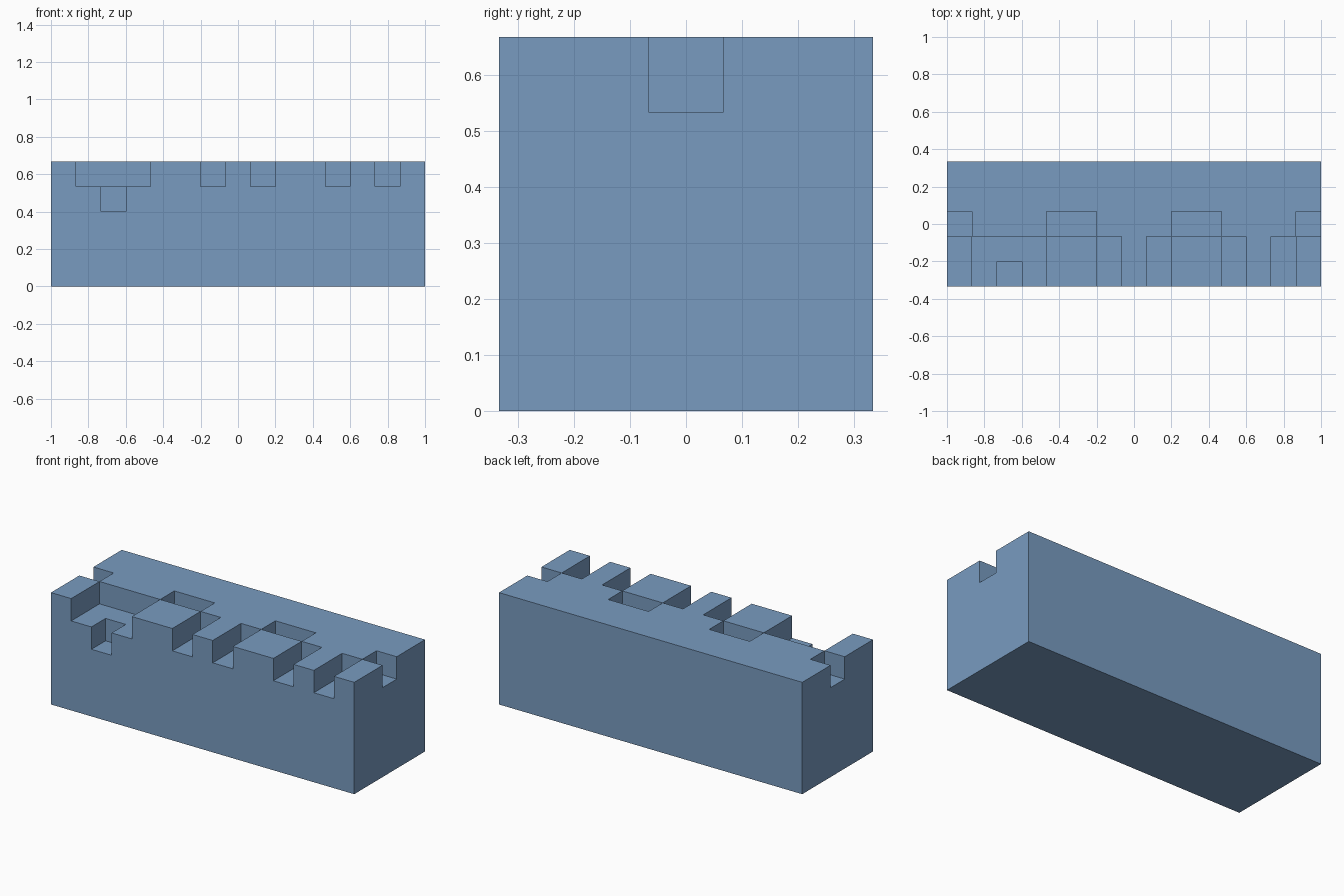
import bpy, bmesh
from mathutils import Vector

# Remove the default cube
cube = bpy.data.objects.get("Cube")
if cube:
    bpy.data.objects.remove(cube, do_unlink=True)

# Single flat colour
blue = bpy.data.materials.new("steel_blue")
blue.use_nodes = True
colour = (0.19, 0.33, 0.53, 1.0)
blue.diffuse_color = colour
blue.node_tree.nodes["Principled BSDF"].inputs["Base Color"].default_value = colour

# The block sits on a regular module: 15 wide, 5 deep, 5 high
NX, NY, NZ = 15, 5, 5
U = 2.0 / NX

# Height of every column, in modules
height = {(i, j): NZ for i in range(NX) for j in range(NY)}


def cut(cols, rows, depth):
    """Lower a rectangle of columns by a number of modules."""
    for i in cols:
        for j in rows:
            height[i, j] = NZ - depth


# Slots open to the front edge
for cols in (range(1, 4), [6], [8], [11], [13]):
    cut(cols, range(0, 2), 1)
# Pockets along the middle, behind the raised teeth
for cols in ([0], (4, 5), (9, 10), [14]):
    cut(cols, [2], 1)
# Deeper notch in the floor of the wide slot
cut([2], [0], 2)


def solid(i, j, k):
    return 0 <= k < height.get((i, j), 0)


# Outer skin: one quad wherever a filled module meets empty space
bm = bmesh.new()
directions = [Vector(s * (a == n) for a in range(3)) for n in range(3) for s in (1, -1)]
for (i, j), top in height.items():
    for k in range(top):
        centre = Vector((i - NX / 2 + 0.5, j - NY / 2 + 0.5, k + 0.5))
        for d in directions:
            if solid(i + int(d.x), j + int(d.y), k + int(d.z)):
                continue
            a = Vector((d.y, d.z, d.x))
            b = d.cross(a)
            corners = ((-1, -1), (1, -1), (1, 1), (-1, 1))
            bm.faces.new([bm.verts.new((centre + (d + a * p + b * q) / 2) * U)
                          for p, q in corners])

# Weld the skin and merge coplanar quads into large flat faces
bmesh.ops.remove_doubles(bm, verts=bm.verts[:], dist=U * 0.01)
bmesh.ops.dissolve_limit(bm, angle_limit=0.01, verts=bm.verts[:], edges=bm.edges[:])

mesh = bpy.data.meshes.new("notched_block")
bm.to_mesh(mesh)
bm.free()
mesh.materials.append(blue)
block = bpy.data.objects.new("notched_block", mesh)
bpy.context.collection.objects.link(block)
